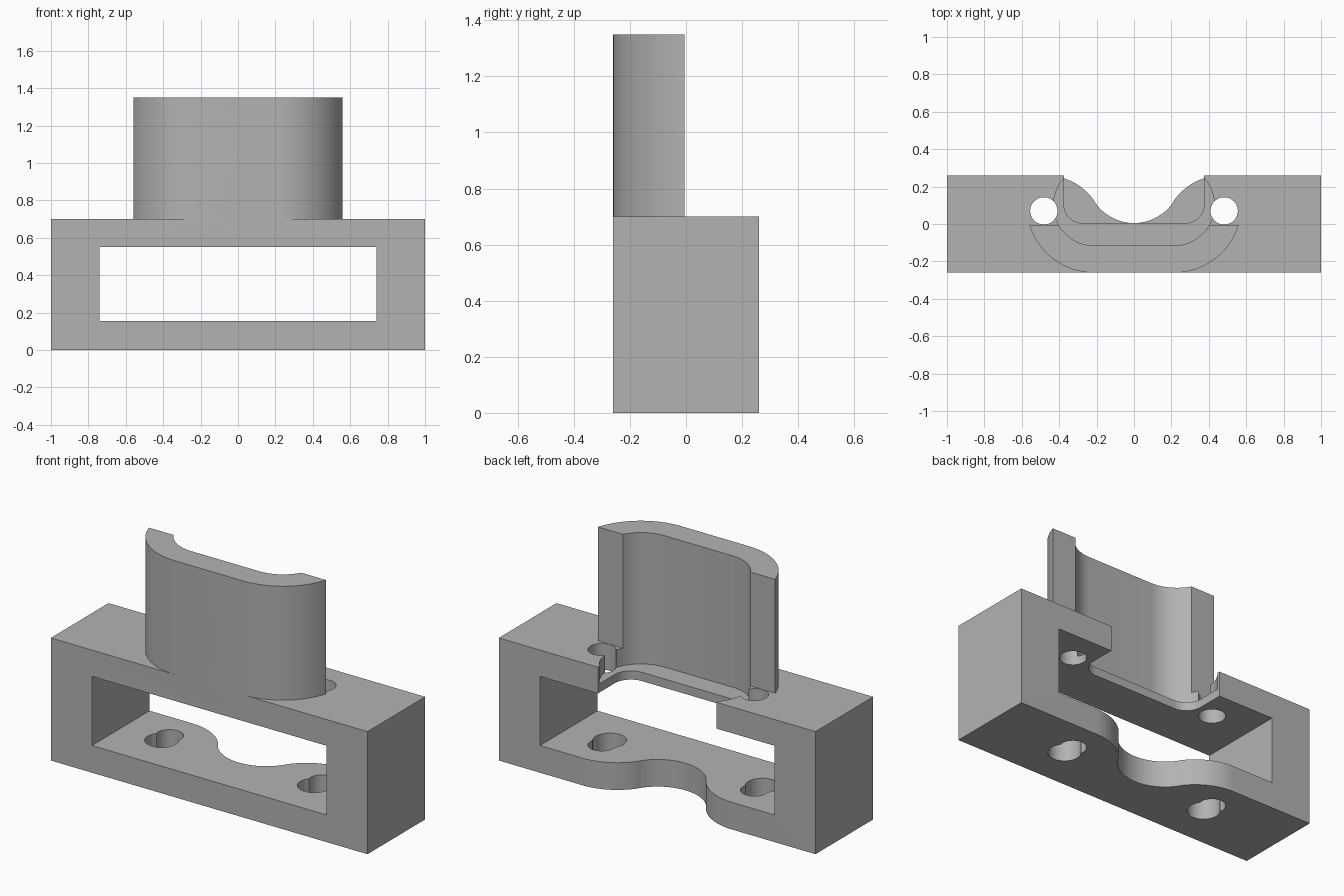
import bpy, bmesh, math

if "Cube" in bpy.data.objects:
    bpy.data.objects.remove(bpy.data.objects["Cube"])

grey = bpy.data.materials.new("plain grey")
grey.diffuse_color = (0.45, 0.45, 0.45, 1)
grey.use_nodes = True
grey.node_tree.nodes["Principled BSDF"].inputs["Base Color"].default_value = grey.diffuse_color


def arc(cx, cy, r, a0, a1, n=24):
    """Points along an arc, angles in degrees."""
    steps = [math.radians(a0 + (a1 - a0) * i / n) for i in range(n + 1)]
    return [(cx + r * math.cos(a), cy + r * math.sin(a)) for a in steps]


def mirrored(right_half):
    """Close a right-hand outline (running front to back) with its mirror image."""
    return right_half + [(-x, y) for x, y in reversed(right_half) if abs(x) > 1e-6]


def prism(name, pts, z0, z1):
    """Extrude a plan outline between two heights."""
    bm = bmesh.new()
    face = bm.faces.new([bm.verts.new((x, y, z0)) for x, y in pts])
    out = bmesh.ops.extrude_face_region(bm, geom=[face])
    moved = [v for v in out["geom"] if isinstance(v, bmesh.types.BMVert)]
    bmesh.ops.translate(bm, verts=moved, vec=(0, 0, z1 - z0))
    bmesh.ops.recalc_face_normals(bm, faces=bm.faces)
    mesh = bpy.data.meshes.new(name)
    bm.to_mesh(mesh)
    bm.free()
    obj = bpy.data.objects.new(name, mesh)
    bpy.context.collection.objects.link(obj)
    mesh.materials.append(grey)
    return obj


def combine(target, tool, operation):
    """Apply a boolean and remove the tool."""
    mod = target.modifiers.new("combine", "BOOLEAN")
    mod.operation, mod.solver, mod.object = operation, "EXACT", tool
    bpy.context.view_layer.objects.active = target
    bpy.ops.object.modifier_apply(modifier=mod.name)
    bpy.data.objects.remove(tool)


def box(w, y0, y1):
    return [(w, y0), (w, y1), (-w, y1), (-w, y0)]


CX, CY = 0.215, 0.10      # centre of the rounded ends of the upright wall
WALL_BACK = -0.005

# Block with a curved upright wall on top
body = prism("bracket_body", box(1, -0.26, 0.26), 0, 0.70)
end = math.degrees(math.asin((WALL_BACK - CY) / 0.36))
wall = prism("upright_wall", mirrored(arc(CX, CY, 0.36, -90, end)), 0.58, 1.35)
combine(body, wall, "UNION")

# Window from front to back
combine(body, prism("window_cutter", box(0.74, -0.5, 0.5), 0.155, 0.55), "DIFFERENCE")

# Round-ended recess that hollows the wall and leaves a ledge in the top plate
recess = prism("recess_cutter", mirrored(arc(CX, CY, 0.215, -90, 90, 48)), 0.60, 1.5)
combine(body, recess, "DIFFERENCE")

# Slot through the top plate, open at the back
slot = mirrored(arc(0.275, 0.105, 0.10, -90, 0, 16) + [(0.375, 0.4)])
combine(body, prism("slot_cutter", slot, 0.45, 0.8), "DIFFERENCE")

# Wavy back edge of the bottom plate
bend = math.degrees(math.atan2(-0.14, 0.21))
wave = arc(0, 0.257, 0.252, -90, bend, 20) + arc(0.4725, -0.057, 0.317, bend + 180, 90, 20)[1:]
combine(body, prism("wave_cutter", mirrored(wave + [(0.4725, 0.4)]), -0.1, 0.3), "DIFFERENCE")

# Round holes through both plates, widened towards the front in the bottom plate
for side in (-1, 1):
    x = 0.482 * side
    hole = prism("hole_cutter", arc(x, 0.07, 0.073, 0, 360, 48)[:-1], -0.1, 0.8)
    combine(body, hole, "DIFFERENCE")
    wide = prism("wide_hole_cutter", arc(x, 0.0, 0.088, 0, 360, 48)[:-1], -0.1, 0.3)
    combine(body, wide, "DIFFERENCE")

# Smooth curves, crisp edges
bpy.ops.object.select_all(action="DESELECT")
body.select_set(True)
bpy.context.view_layer.objects.active = body
bpy.ops.object.shade_smooth_by_angle(angle=math.radians(30))
